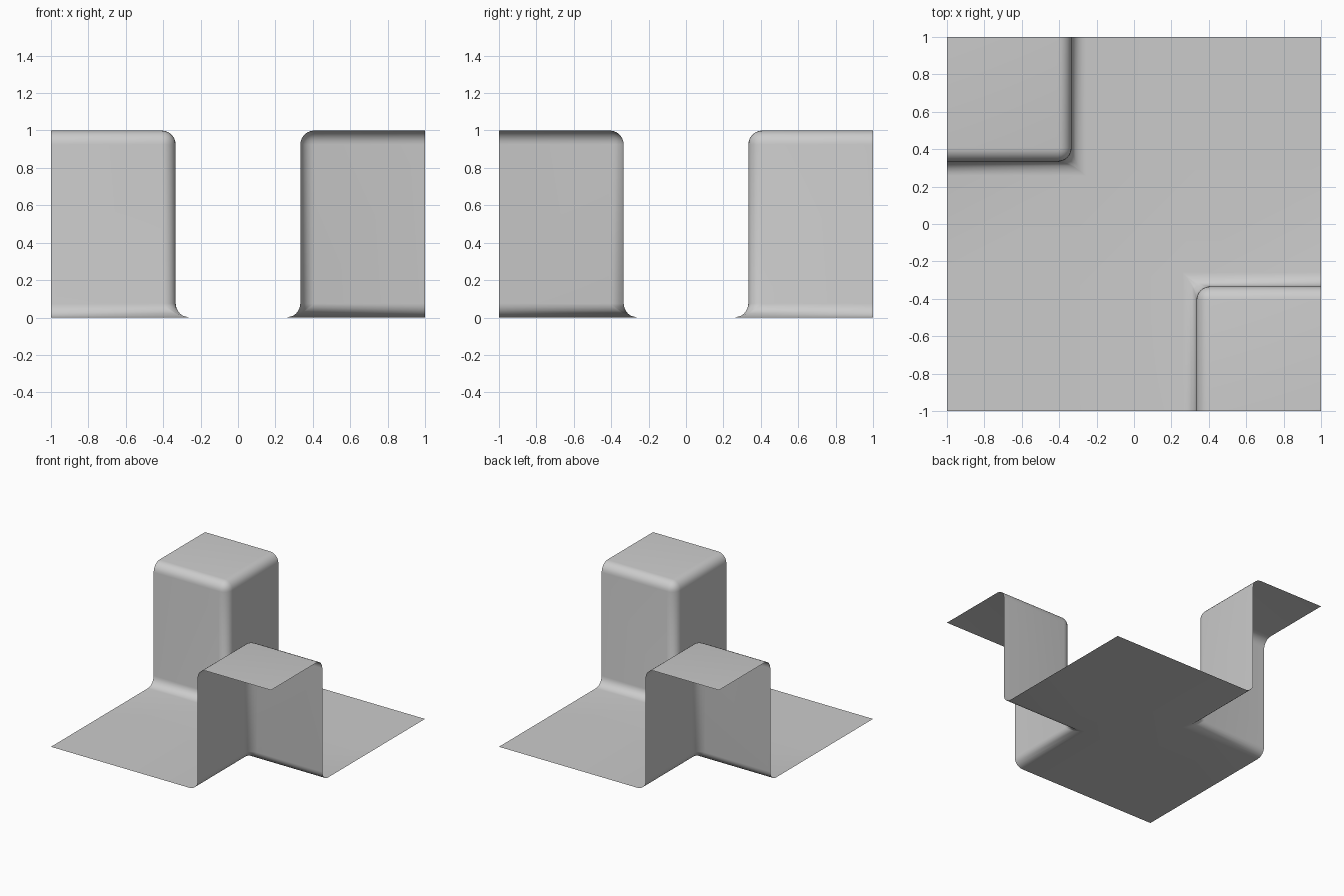
import bpy, bmesh

if "Cube" in bpy.data.objects:
    bpy.data.objects.remove(bpy.data.objects["Cube"])

# Open sheet: flat 3x3 set of tiles, two opposite corner tiles raised to z = 1
bm = bmesh.new()
cuts = [-1, -1 / 3, 1 / 3, 1]
verts = {}


def vert(i, j, z):
    key = (i, j, z)
    if key not in verts:
        verts[key] = bm.verts.new((cuts[i], cuts[j], z))
    return verts[key]


for i in range(3):
    for j in range(3):
        z = 1 if (i, j) in ((0, 2), (2, 0)) else 0
        bm.faces.new([vert(i, j, z), vert(i + 1, j, z),
                      vert(i + 1, j + 1, z), vert(i, j + 1, z)])

# Walls on the two inner sides of each raised tile; the outer sides stay open
for path in ([(0, 2), (1, 2), (1, 3)], [(2, 0), (2, 1), (3, 1)]):
    for a, b in zip(path, path[1:]):
        bm.faces.new([vert(*a, 0), vert(*b, 0), vert(*b, 1), vert(*a, 1)])

# Make all normals agree, with the flat tiles facing up
bm.normal_update()
bmesh.ops.recalc_face_normals(bm, faces=bm.faces[:])
bm.normal_update()
if max(bm.faces, key=lambda f: f.calc_center_median().z).normal.z < 0:
    bmesh.ops.reverse_faces(bm, faces=bm.faces[:])
    bm.normal_update()

# Round every fold: top rims, vertical corners and floor fillets
folds = [e for e in bm.edges
         if len(e.link_faces) == 2 and e.calc_face_angle(0) > 0.5]
bmesh.ops.bevel(bm, geom=folds, offset=0.075, offset_type='OFFSET', segments=6,
                profile=0.5, affect='EDGES', clamp_overlap=True)

mesh = bpy.data.meshes.new("folded_sheet")
bm.to_mesh(mesh)
bm.free()
sheet = bpy.data.objects.new("folded_sheet", mesh)
bpy.context.collection.objects.link(sheet)
mesh.shade_smooth()
